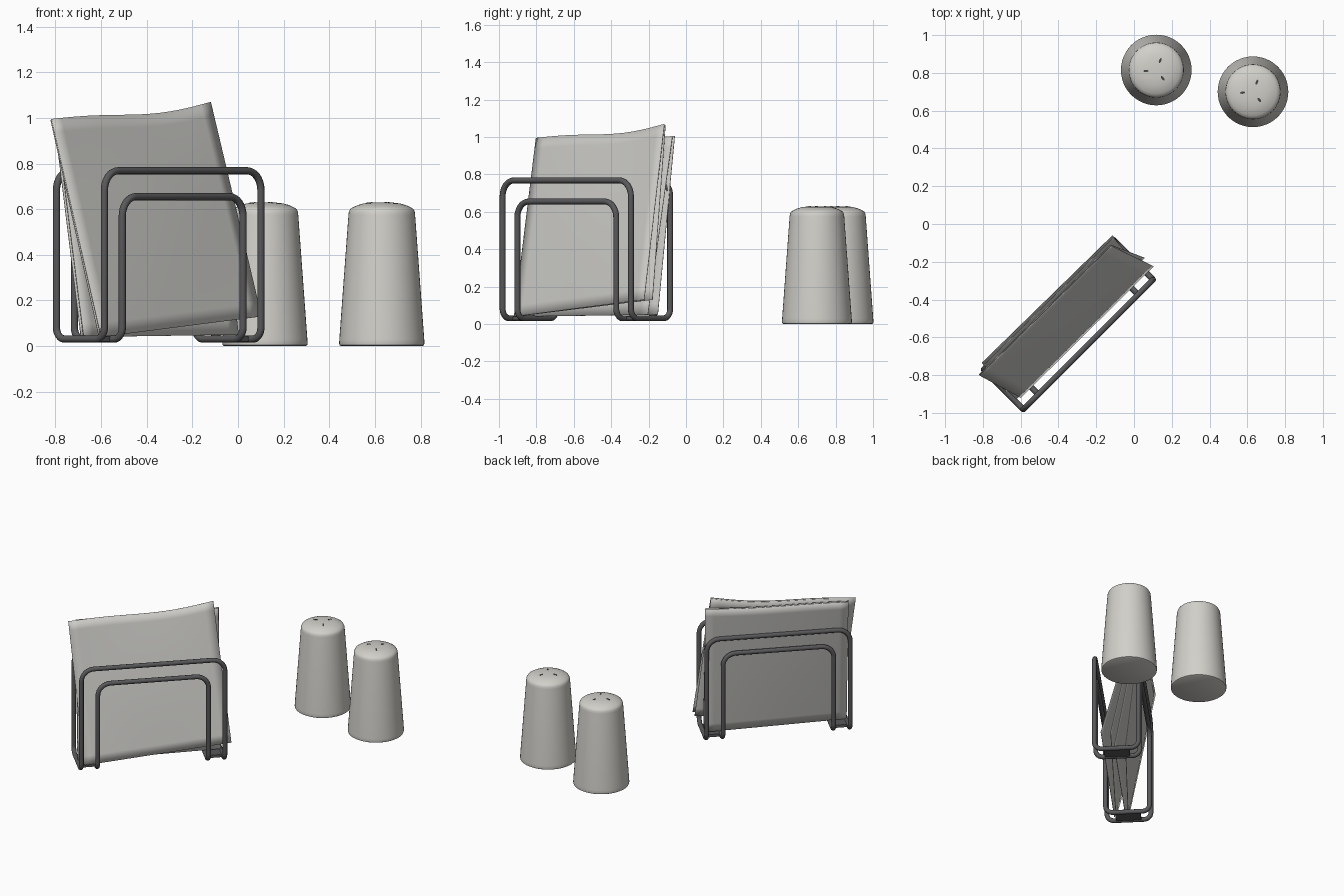
import bpy, bmesh, math
from mathutils import Vector

if "Cube" in bpy.data.objects:
    bpy.data.objects.remove(bpy.data.objects["Cube"])

CX, CY = -0.3475, -0.5325      # centre of the napkin holder
R2 = math.sqrt(0.5)


def material(name, col):
    m = bpy.data.materials.new(name)
    m.diffuse_color = (*col, 1)
    m.use_nodes = True
    m.node_tree.nodes["Principled BSDF"].inputs["Base Color"].default_value = m.diffuse_color
    return m


METAL = material("dark metal", (0.10, 0.10, 0.105))
PAPER = material("paper", (0.60, 0.595, 0.57))
CERAMIC = material("ceramic", (0.64, 0.63, 0.59))
HOLE = material("hole dark", (0.06, 0.06, 0.06))


def place(s, d, z):
    """Holder coordinates (along, toward front right, up) to world."""
    return Vector((CX + (s + d) * R2, CY + (s - d) * R2, z))


def add_object(name, bm, mat, smooth=True):
    bmesh.ops.recalc_face_normals(bm, faces=bm.faces)
    me = bpy.data.meshes.new(name)
    bm.to_mesh(me)
    bm.free()
    me.materials.append(mat)
    ob = bpy.data.objects.new(name, me)
    bpy.context.collection.objects.link(ob)
    if smooth:
        bpy.ops.object.select_all(action='DESELECT')
        ob.select_set(True)
        bpy.context.view_layer.objects.active = ob
        bpy.ops.object.shade_smooth_by_angle(angle=math.radians(40))
    return ob


def wire_loop(name, a, w, top, bottom=0.031, tube=0.016):
    """Closed bent wire: two upright arches joined by floor bars."""
    corners = [(-a, w, bottom), (-a, w, top), (a, w, top), (a, w, bottom),
               (a, -w, bottom), (a, -w, top), (-a, -w, top), (-a, -w, bottom)]
    path = []
    for i, c in enumerate(corners):
        p = Vector(c)
        u = (Vector(corners[i - 1]) - p).normalized()
        v = (Vector(corners[(i + 1) % 8]) - p).normalized()
        r = 0.085 if c[2] == top else 0.05
        for k in range(9):
            t = math.pi / 2 * k / 8
            path.append(place(*(p + r * (u + v) - r * (math.cos(t) * v + math.sin(t) * u))))
    cu = bpy.data.curves.new(name + "_path", 'CURVE')
    cu.dimensions = '3D'
    cu.bevel_depth = tube
    cu.bevel_resolution = 3
    sp = cu.splines.new('POLY')
    sp.points.add(len(path) - 1)
    for q, p in zip(sp.points, path):
        q.co = (*p, 1)
    sp.use_cyclic_u = True
    tmp = bpy.data.objects.new(name + "_tmp", cu)
    bpy.context.collection.objects.link(tmp)
    bpy.context.view_layer.update()
    me = bpy.data.meshes.new_from_object(
        tmp.evaluated_get(bpy.context.evaluated_depsgraph_get()))
    bm = bmesh.new()
    bm.from_mesh(me)
    bpy.data.objects.remove(tmp)
    bpy.data.meshes.remove(me)
    add_object(name, bm, METAL)


def sheet(name, tl, tr, bl, br, dip, bulge):
    """Slightly wavy paper sheet between four corners."""
    n = 16
    tl, tr, bl, br = map(Vector, (tl, tr, bl, br))
    bm = bmesh.new()
    grid = []
    for j in range(n + 1):
        v = j / n
        row = []
        for i in range(n + 1):
            u = i / n
            p = bl.lerp(br, u).lerp(tl.lerp(tr, u), v)
            p.z += dip * v ** 3 * (math.sin(math.pi * u) - 0.5 * math.sin(2 * math.pi * u)) * -0.75
            p.y += bulge * math.sin(math.pi * u) * math.sin(math.pi * v)
            row.append(bm.verts.new(place(*p)))
        grid.append(row)
    for j in range(n):
        for i in range(n):
            bm.faces.new((grid[j][i], grid[j][i + 1], grid[j + 1][i + 1], grid[j + 1][i]))
    ob = add_object(name, bm, PAPER)
    mod = ob.modifiers.new("thickness", 'SOLIDIFY')
    mod.thickness = 0.003
    mod.offset = 0


# Holder wires and the small floor plates joining them
wire_loop("outer_wire", 0.485, 0.1485, 0.768)
wire_loop("inner_wire", 0.374, 0.1485, 0.655)
for side, name in ((-1, "left_floor_plate"), (1, "right_floor_plate")):
    bm = bmesh.new()
    bmesh.ops.create_cube(bm, size=1)
    for v in bm.verts:
        v.co = place(side * 0.43 + v.co.x * 0.112, v.co.y * 0.17, 0.031 + v.co.z * 0.02)
    add_object(name, bm, METAL, False)

# Two folded napkins, each with two leaves meeting at the left edge
TL, TR = (-0.523, -0.142, 0.995), (0.456, -0.134, 1.07)
sheet("front_napkin_front_leaf", TL, TR, (-0.4525, 0.095, 0.04), (0.537, 0.100, 0.13), 0.025, 0.012)
sheet("front_napkin_back_leaf", (-0.522, -0.147, 0.99), (0.456, -0.142, 1.065),
      (-0.455, 0.085, 0.04), (0.535, 0.035, 0.13), 0.025, 0.0)
sheet("back_napkin_front_leaf", (-0.469, -0.165, 0.985), (0.495, -0.156, 1.005),
      (-0.485, 0.02, 0.04), (0.48, 0.015, 0.05), 0.01, 0.0)
sheet("back_napkin_back_leaf", (-0.467, -0.180, 0.985), (0.50, -0.168, 1.005),
      (-0.487, 0.005, 0.04), (0.48, -0.06, 0.05), 0.01, -0.004)

# Salt and pepper shakers: turned profile with three slots in the lid
PROFILE = [(0.0, 0.0), (0.178, 0.0), (0.185, 0.004), (0.187, 0.012), (0.186, 0.03),
           (0.146, 0.575), (0.144, 0.590), (0.138, 0.601), (0.125, 0.609),
           (0.105, 0.618), (0.080, 0.625), (0.045, 0.629), (0.0, 0.630)]
for name, x, y in (("left_shaker", 0.118, 0.815), ("right_shaker", 0.63, 0.70)):
    bm = bmesh.new()
    vs = [bm.verts.new((r, 0, z)) for r, z in PROFILE]
    es = [bm.edges.new(p) for p in zip(vs, vs[1:])]
    bmesh.ops.spin(bm, geom=vs + es, cent=(0, 0, 0), axis=(0, 0, 1),
                   angle=math.tau, steps=48)
    bmesh.ops.remove_doubles(bm, verts=bm.verts, dist=1e-4)
    add_object(name, bm, CERAMIC).location = (x, y, 0)

    bm = bmesh.new()
    for deg in (68, 185, 308):
        a = math.radians(deg)
        made = bmesh.ops.create_cone(bm, cap_ends=True, segments=16, radius1=1,
                                     radius2=1, depth=0.006)["verts"]
        for v in made:
            r, t = 0.055 + v.co.x * 0.014, v.co.y * 0.006
            v.co = (r * math.cos(a) - t * math.sin(a),
                    r * math.sin(a) + t * math.cos(a),
                    0.6265 + v.co.z - (r - 0.055) * 0.12)
    add_object(name + "_holes", bm, HOLE, False).location = (x, y, 0)
